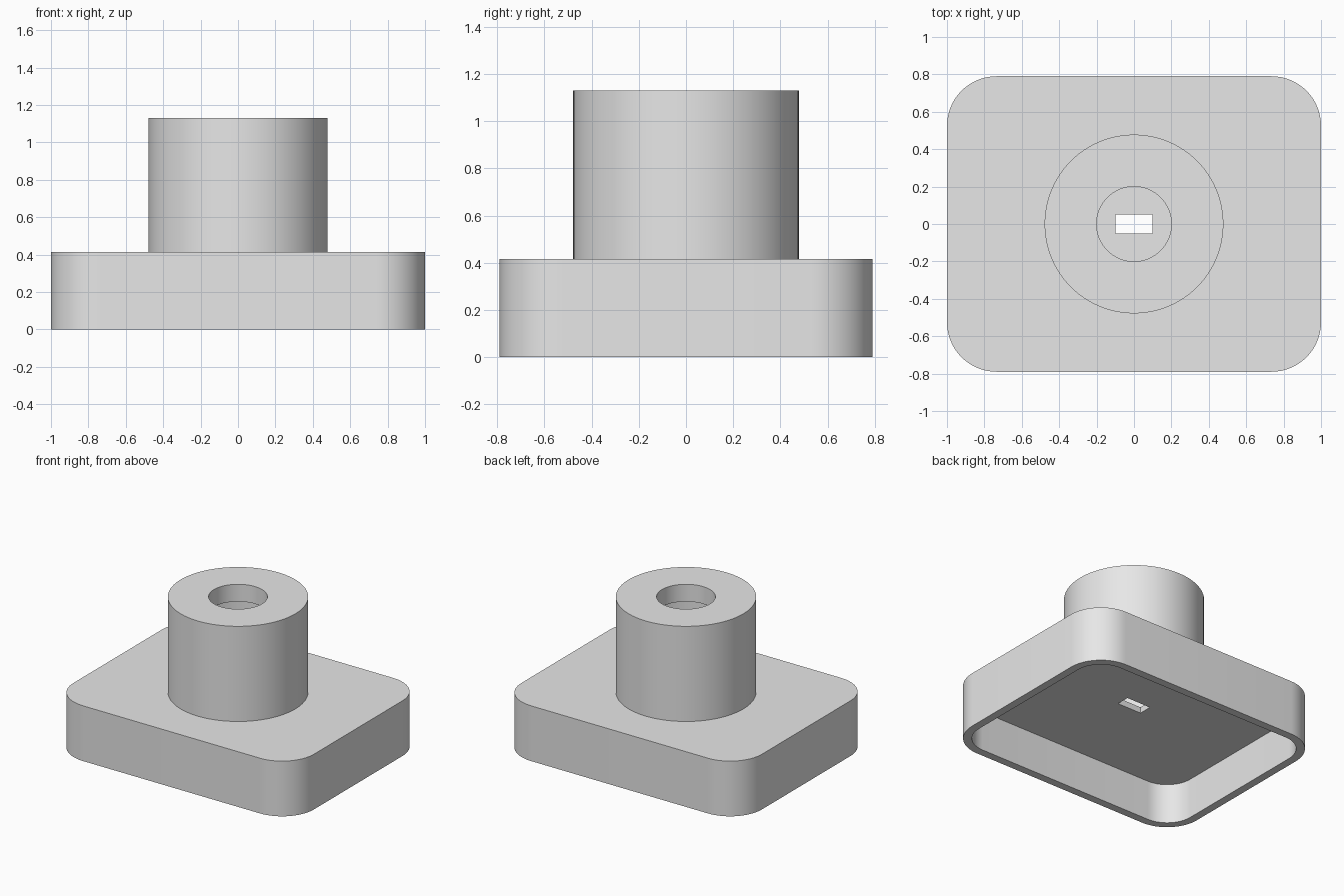
import bpy, bmesh, math

old = bpy.data.objects.get("Cube")
if old:
    bpy.data.objects.remove(old, do_unlink=True)

# Single grey material
grey = bpy.data.materials.new("plain grey")
grey.use_nodes = True
grey.diffuse_color = (0.8, 0.8, 0.8, 1)
grey.node_tree.nodes["Principled BSDF"].inputs["Base Color"].default_value = (0.8, 0.8, 0.8, 1)


def rounded_outline(hx, hy, r, steps=16):
    """Counter-clockwise outline of a rectangle with rounded corners."""
    pts = []
    for k, (sx, sy) in enumerate([(1, 1), (-1, 1), (-1, -1), (1, -1)]):
        for i in range(steps + 1):
            a = math.pi / 2 * (k + i / steps)
            pts.append((sx * (hx - r) + r * math.cos(a), sy * (hy - r) + r * math.sin(a)))
    return pts


def circle_outline(r, n=96):
    return [(r * math.cos(math.tau * i / n), r * math.sin(math.tau * i / n)) for i in range(n)]


def prism(name, outline, z0, z1):
    """Extrude an outline between two heights."""
    bm = bmesh.new()
    low = bm.faces.new([bm.verts.new((x, y, z0)) for x, y in outline])
    ext = bmesh.ops.extrude_face_region(bm, geom=[low])
    top = [v for v in ext["geom"] if isinstance(v, bmesh.types.BMVert)]
    bmesh.ops.translate(bm, verts=top, vec=(0, 0, z1 - z0))
    bmesh.ops.recalc_face_normals(bm, faces=bm.faces)
    mesh = bpy.data.meshes.new(name)
    bm.to_mesh(mesh)
    bm.free()
    mesh.materials.append(grey)
    ob = bpy.data.objects.new(name, mesh)
    bpy.context.collection.objects.link(ob)
    return ob


def combine(target, tool, operation):
    """Apply a boolean and discard the tool."""
    tool.hide_render = True
    mod = target.modifiers.new(operation.lower(), 'BOOLEAN')
    mod.object, mod.operation, mod.solver = tool, operation, 'EXACT'
    bpy.context.view_layer.objects.active = target
    bpy.ops.object.modifier_apply(modifier=mod.name)
    bpy.data.objects.remove(tool, do_unlink=True)


# Rounded base with the round post on top
body = prism("base_with_post", rounded_outline(1.0, 0.79, 0.265), 0, 0.415)
combine(body, prism("post", circle_outline(0.478), 0.38, 1.13), 'UNION')

# Recess under the base, hollow in the post, round mouth and slot
slot = [(-0.1, -0.05), (0.1, -0.05), (0.1, 0.05), (-0.1, 0.05)]
cutters = [
    ("recess", rounded_outline(0.94, 0.73, 0.205), -0.1, 0.30),
    ("hollow", circle_outline(0.35), 0.345, 1.0),
    ("mouth", circle_outline(0.2), 0.9, 1.2),
    ("slot", slot, 0.2, 0.5),
]
for name, outline, z0, z1 in cutters:
    combine(body, prism(name, outline, z0, z1), 'DIFFERENCE')

# Smooth curved walls, sharp rims
bpy.ops.object.select_all(action='DESELECT')
body.select_set(True)
bpy.context.view_layer.objects.active = body
bpy.ops.object.shade_smooth_by_angle(angle=math.radians(30))
